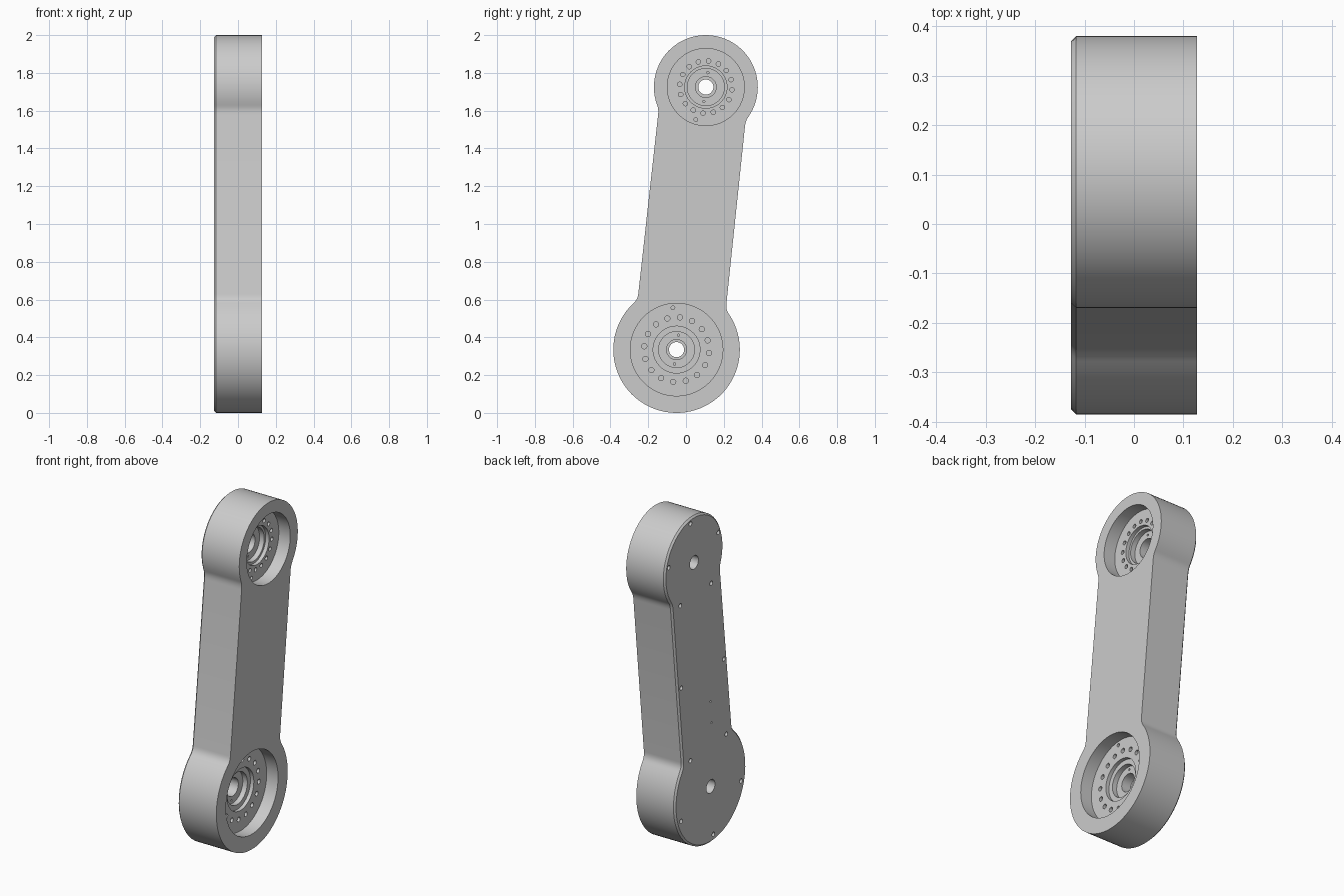
import bpy, bmesh, math
from mathutils import Vector

cube = bpy.data.objects.get("Cube")
if cube:
    bpy.data.objects.remove(cube, do_unlink=True)

grey = bpy.data.materials.new("light_grey_metal")
grey.use_nodes = True
COLOUR = (0.6, 0.6, 0.6, 1)
grey.diffuse_color = COLOUR
grey.node_tree.nodes["Principled BSDF"].inputs["Base Color"].default_value = COLOUR

# Joint centres in the (y, z) plane and the main x levels
LOW, HIGH = Vector((-0.05, 0.335)), Vector((0.105, 1.725))
LOW_R, HIGH_R = 0.335, 0.275
FACE, FLOOR, SEAM = 0.127, 0.052, -0.117


def polar(c, r, deg):
    a = math.radians(deg)
    return c + Vector((math.cos(a), math.sin(a))) * r


def arc(c, r, start, end, n):
    return [polar(c, r, start + (end - start) * i / n) for i in range(n + 1)]


def fillet(a, corner, b, n=5):
    pts = []
    for i in range(1, n):
        t = i / n
        pts.append(a * (1 - t) ** 2 + corner * 2 * t * (1 - t) + b * t * t)
    return pts


def link_outline():
    """Two round ends joined by straight sides with softened corners."""
    hr, hl = polar(HIGH, HIGH_R, -40), polar(HIGH, HIGH_R, 205)
    ll, lr = polar(LOW, LOW_R, 128), polar(LOW, LOW_R, 39)
    side = (hl - ll).normalized() * 0.03
    top = arc(HIGH, HIGH_R, -35, 200, 48)
    low = arc(LOW, LOW_R, 133, 394, 54)
    pts = top + fillet(top[-1], hl, hl - side) + [hl - side, ll + side]
    pts += fillet(ll + side, ll, low[0]) + low
    pts += fillet(low[-1], lr, lr + side) + [lr + side, hr - side]
    return pts + fillet(hr - side, hr, top[0])


def shrink(pts, d):
    out = []
    for i, p in enumerate(pts):
        t = pts[(i + 1) % len(pts)] - pts[i - 1]
        out.append(p + Vector((-t.y, t.x)).normalized() * d)
    return out


def loft(bm, sections):
    """Closed solid through (x, outline) sections with equal point counts."""
    rings = [[bm.verts.new((x, p.x, p.y)) for p in pts] for x, pts in sections]
    for a, b in zip(rings, rings[1:]):
        for i in range(len(a)):
            j = (i + 1) % len(a)
            bm.faces.new((a[i], a[j], b[j], b[i]))
    bm.faces.new(rings[0])
    bm.faces.new(rings[-1])


def circle(c, r, n):
    return arc(c, r, 0, 360, n)[:-1]


def make(name, solids):
    bm = bmesh.new()
    for s in solids:
        loft(bm, s)
    bmesh.ops.recalc_face_normals(bm, faces=bm.faces)
    me = bpy.data.meshes.new(name)
    bm.to_mesh(me)
    bm.free()
    me.materials.append(grey)
    ob = bpy.data.objects.new(name, me)
    bpy.context.collection.objects.link(ob)
    return ob


def bore(c, radii):
    """Stepped bore: recess, bearing seats and through hole."""
    levels = (FLOOR, 0.03, 0.0, -0.06, -0.2)
    sections, x = [], 0.2
    for r, nxt in zip(radii, levels):
        ring = circle(c, r, 64)
        sections += [(x, ring), (nxt, ring)]
        x = nxt
    return sections


def pin(c, r, x, depth=0.02):
    ring = circle(c, r, 14)
    return [(x + 0.012, ring), (x - depth, ring)]


# Bolt circles, dowel holes and small seat holes
pins = []
for c, ring_r, hole_r, extra_r, extra_deg in (
        (LOW, 0.172, 0.014, 0.222, 95), (HIGH, 0.139, 0.012, 0.18, 253)):
    pins += [pin(polar(c, ring_r, 84 + 22.5 * i), hole_r, FLOOR) for i in range(16)]
    pins.append(pin(polar(c, extra_r, extra_deg), 0.01, FLOOR))
    pins += [pin(polar(c, 0.077, a), 0.006, 0.0) for a in (82, 262)]

# Screw holes around the cover edge and two small holes on its middle
screws = [polar(HIGH, 0.245, a) for a in (82, 158, 14, 229, 302)]
screws += [polar(LOW, 0.295, a) for a in (50, 120, 195, 265, 340)]
screws += [Vector((-0.174, 1.045)), Vector((0.225, 1.025))]
cover_pins = [pin(p, 0.013, -0.12) for p in screws]
cover_pins += [pin(Vector(p), 0.006, -0.12) for p in ((-0.05, 0.84), (-0.06, 0.71))]

# Main body and chamfered cover
outline = link_outline()
body = make("link_body", [[(SEAM, outline), (FACE, outline)]])
cover = make("back_cover", [[(SEAM, outline), (-FACE, shrink(outline, 0.01))]])

bores = make("bore_cutter", [bore(LOW, (0.245, 0.124, 0.095, 0.053, 0.04)),
                             bore(HIGH, (0.204, 0.112, 0.098, 0.055, 0.04))])
holes = make("hole_cutter", pins + cover_pins)

for ob in (body, cover):
    for cutter in (bores, holes):
        mod = ob.modifiers.new("cut", "BOOLEAN")
        mod.operation = "DIFFERENCE"
        mod.solver = "EXACT"
        mod.object = cutter
    bpy.context.view_layer.update()
    graph = bpy.context.evaluated_depsgraph_get()
    cut = bpy.data.meshes.new_from_object(ob.evaluated_get(graph))
    ob.modifiers.clear()
    ob.data = cut

for cutter in (bores, holes):
    bpy.data.objects.remove(cutter, do_unlink=True)

# Smooth round walls, keep crisp edges
bpy.ops.object.select_all(action="DESELECT")
for ob in (body, cover):
    ob.select_set(True)
bpy.context.view_layer.objects.active = body
bpy.ops.object.shade_smooth_by_angle(angle=math.radians(30))
